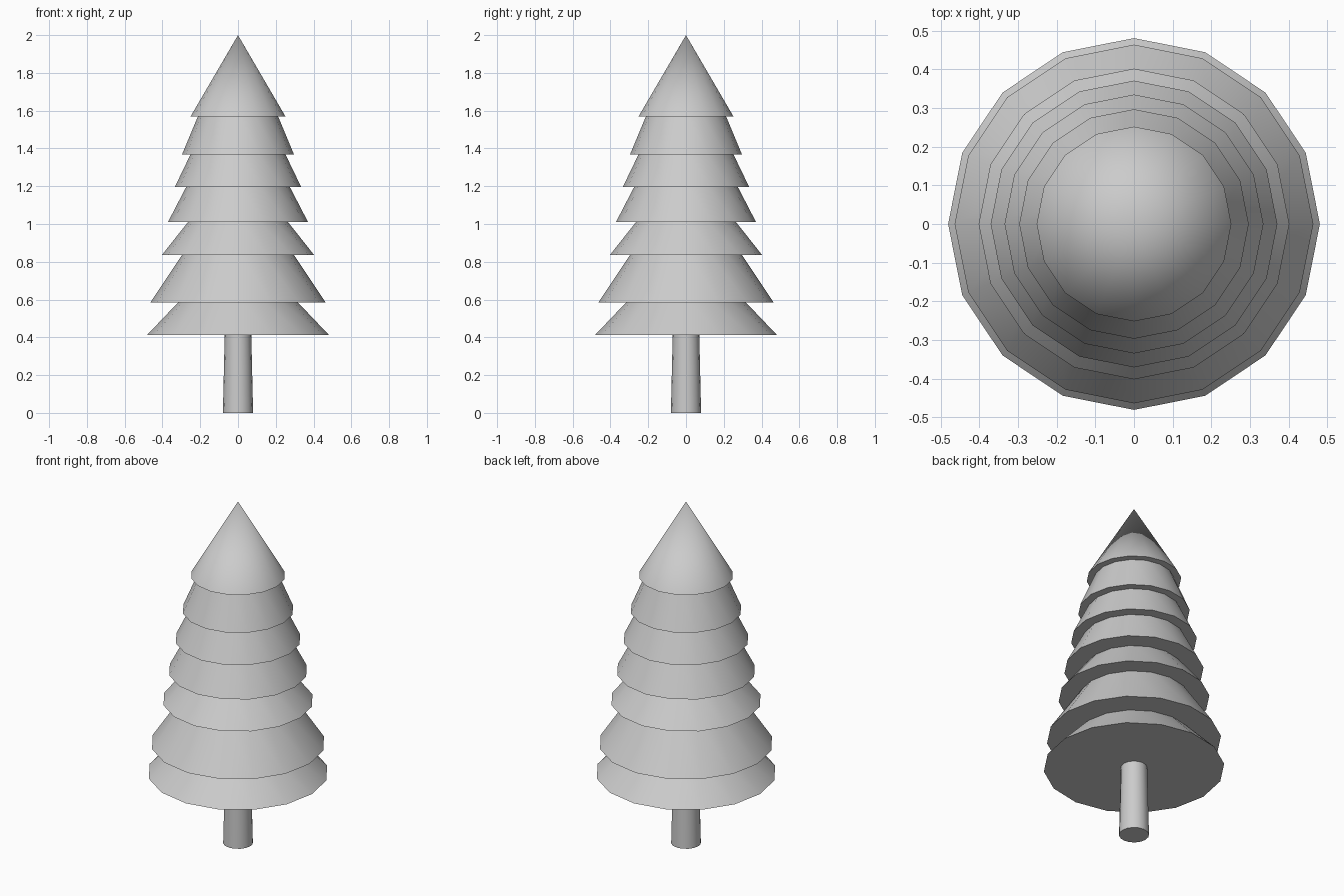
import bpy

cube = bpy.data.objects.get("Cube")
if cube:
    bpy.data.objects.remove(cube, do_unlink=True)

SIDES = 16

# One flat colour
grey = bpy.data.materials.new("light grey")
grey.use_nodes = True
colour = (0.6, 0.6, 0.6, 1)
grey.diffuse_color = colour
grey.node_tree.nodes["Principled BSDF"].inputs["Base Color"].default_value = colour


def frustum(name, z_low, z_high, r_low, r_high):
    """Closed, smooth-sided cone section standing on the z axis."""
    bpy.ops.mesh.primitive_cone_add(
        vertices=SIDES, radius1=r_low, radius2=r_high, depth=z_high - z_low,
        location=(0, 0, (z_low + z_high) / 2))
    obj = bpy.context.object
    obj.name = name
    obj.data.materials.append(grey)
    bpy.ops.object.shade_smooth_by_angle()
    return obj


# Trunk, reaching a little into the lowest tier
frustum("trunk", 0, 0.43, 0.08, 0.07)

# Foliage tiers: bottom height, skirt radius, radius where the next tier starts
tiers = [
    (0.413, 0.481, 0.317),
    (0.585, 0.464, 0.296),
    (0.837, 0.402, 0.265),
    (1.01, 0.371, 0.275),
    (1.195, 0.335, 0.252),
    (1.367, 0.297, 0.213),
    (1.568, 0.252, 0),
]
for i, (z, skirt, neck) in enumerate(tiers):
    if neck:
        # Carry the slope slightly past the next skirt so the tiers join
        top = tiers[i + 1][0]
        slope = (skirt - neck) / (top - z)
        frustum(f"foliage_tier_{i + 1}", z, top + 0.02, skirt, neck - slope * 0.02)
    else:
        frustum("foliage_tip", z, 2, skirt, 0)
